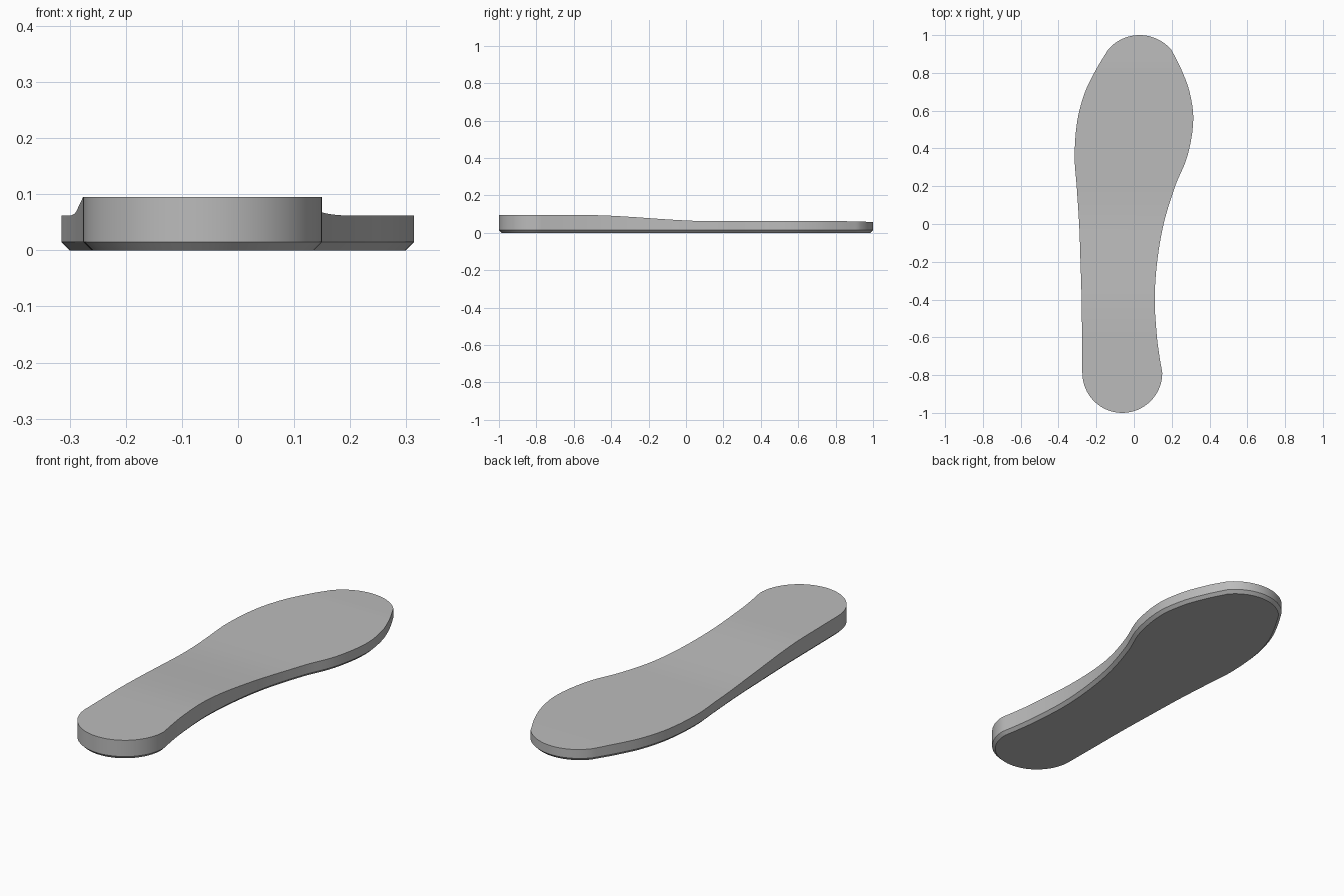
import bpy, bmesh, math
from mathutils import Vector

cube = bpy.data.objects.get("Cube")
if cube:
    bpy.data.objects.remove(cube)

BEVEL = 0.015
HEEL = (-0.062, -0.788, 0.212)   # centre x, centre y, radius
TOE = (0.03, 0.78, 0.22)
TOE_ANGLE = math.radians(50)

# Side edges of the sole: y, right-side x, left-side x
SIDES = [(-0.788, -0.274, 0.15), (-0.7, -0.275, 0.135), (-0.6, -0.276, 0.122),
         (-0.4, -0.278, 0.11), (-0.2, -0.284, 0.123), (0, -0.291, 0.157),
         (0.2, -0.304, 0.218), (0.36, -0.315, 0.283), (0.55, -0.3, 0.314),
         (0.7, -0.259, 0.294), (0.82, -0.2, 0.25), (0.921, -0.139, 0.199)]


def spline(points, steps):
    """Smooth curve through the points."""
    pts = [Vector(p) for p in points]
    pts = [2 * pts[0] - pts[1]] + pts + [2 * pts[-1] - pts[-2]]
    out = []
    for a, b, c, d in zip(pts, pts[1:], pts[2:], pts[3:]):
        ta, tc = (c - a) / (c.x - a.x), (d - b) / (d.x - b.x)
        h = c.x - b.x
        for i in range(steps):
            t = i / steps
            out.append(b * (1 + 2 * t) * (1 - t) ** 2 + ta * h * t * (1 - t) ** 2
                       + c * t * t * (3 - 2 * t) + tc * h * t * t * (t - 1))
    return out + [pts[-2]]


def top_height(y):
    """Raised heel, easing down through the arch to a thin toe."""
    t = min(max((y + 0.55) / 0.7, 0), 1)
    tip = max(y - 0.85, 0) / 0.15
    return 0.095 - 0.033 * t * t * (3 - 2 * t) - 0.004 * tip


# Stations from heel to toe, each a right and a left point
stations = []
for i in range(1, 16):
    a = math.pi / 2 * i / 16
    x, y, r = HEEL
    stations.append((y - r * math.cos(a), x - r * math.sin(a), x + r * math.sin(a)))
stations += [tuple(p) for p in spline(SIDES, 6)]
for i in range(11, 0, -1):
    a = TOE_ANGLE * i / 12
    x, y, r = TOE
    stations.append((y + r * math.cos(a), x - r * math.sin(a), x + r * math.sin(a)))

# Counter-clockwise outline: heel tip, left side, toe tip, right side
outline = [Vector((HEEL[0], -1))] + [Vector((s[2], s[0])) for s in stations]
outline += [Vector((TOE[0], 1))] + [Vector((s[1], s[0])) for s in reversed(stations)]
n = len(outline)


def inset(i):
    d = (outline[(i + 1) % n] - outline[i - 1]).normalized()
    return outline[i] + Vector((-d.y, d.x)) * BEVEL


bm = bmesh.new()
bottom = [bm.verts.new((*inset(i), 0)) for i in range(n)]
middle = [bm.verts.new((*p, BEVEL)) for p in outline]
top = [bm.verts.new((*p, top_height(p.y))) for p in outline]

# Bevelled lower edge and upright wall
for low, high in ((bottom, middle), (middle, top)):
    for i in range(n):
        j = (i + 1) % n
        bm.faces.new((low[i], low[j], high[j], high[i]))

# Curved top in cross strips, flat underside
half = n // 2
for i in range(half):
    corners = [top[i], top[i + 1], top[n - i - 1], top[-i]]
    bm.faces.new(list(dict.fromkeys(corners)))
bm.faces.new(bottom[::-1])
bmesh.ops.recalc_face_normals(bm, faces=bm.faces)

mesh = bpy.data.meshes.new("insole")
bm.to_mesh(mesh)
bm.free()
insole = bpy.data.objects.new("insole", mesh)
bpy.context.collection.objects.link(insole)

grey = bpy.data.materials.new("light grey")
grey.use_nodes = True
colour = (0.5, 0.5, 0.5, 1)
grey.diffuse_color = colour
grey.node_tree.nodes["Principled BSDF"].inputs["Base Color"].default_value = colour
mesh.materials.append(grey)

bpy.context.view_layer.objects.active = insole
insole.select_set(True)
bpy.ops.object.shade_smooth_by_angle(angle=math.radians(30))
